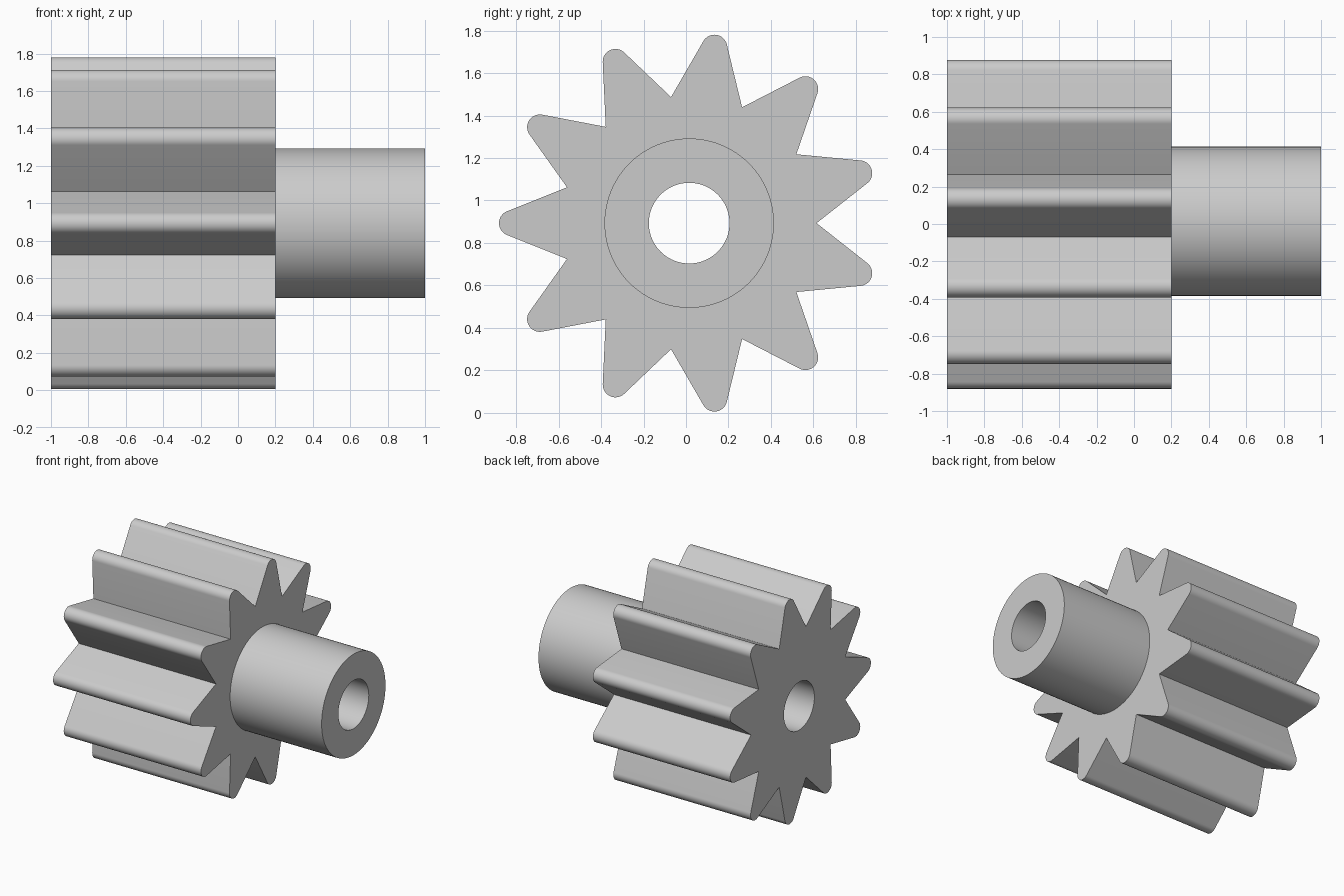
import bpy
import bmesh
from math import sin, cos, pi, atan2, acos, hypot

cube = bpy.data.objects.get("Cube")
if cube:
    bpy.data.objects.remove(cube, do_unlink=True)

AXIS_Y, AXIS_Z = 0.015, 0.893
TEETH = 11
ROOT_R, OUTER_R, TIP_R = 0.6, 0.896, 0.06
HUB_R, BORE_R = 0.399, 0.19
BACK, SHOULDER, END = -1.0, 0.2, 1.0

metal = bpy.data.materials.new("light grey metal")
metal.use_nodes = True
grey = (0.6, 0.6, 0.6, 1)
metal.diffuse_color = grey
metal.node_tree.nodes["Principled BSDF"].inputs["Base Color"].default_value = grey


def circle(radius, count=96):
    return [(radius * cos(2 * pi * i / count), radius * sin(2 * pi * i / count))
            for i in range(count)]


def gear_outline(arc_steps=16):
    """Straight flanks meeting in sharp valleys, tangent to round tips."""
    half = pi / TEETH
    centre = OUTER_R - TIP_R
    vx, vy = ROOT_R * cos(half) - centre, ROOT_R * sin(half)
    sweep = atan2(vy, vx) - acos(TIP_R / hypot(vx, vy))
    tooth = [(ROOT_R * cos(half), -ROOT_R * sin(half))]
    for i in range(arc_steps + 1):
        a = sweep * (2 * i / arc_steps - 1)
        tooth.append((centre + TIP_R * cos(a), TIP_R * sin(a)))
    points = []
    for k in range(TEETH):
        t = pi + 2 * half * k
        points += [(x * cos(t) - y * sin(t), x * sin(t) + y * cos(t)) for x, y in tooth]
    return points


def bored_prism(name, outline, x0, x1, start_cap=True):
    """Extrude an outline with a round bore along x."""
    bm = bmesh.new()
    edges = []
    for loop in (outline, circle(BORE_R)):
        verts = [bm.verts.new((x0, AXIS_Y + y, AXIS_Z + z)) for y, z in loop]
        edges += [bm.edges.new((v, verts[i - 1])) for i, v in enumerate(verts)]
    bmesh.ops.triangle_fill(bm, edges=edges, use_beauty=True, use_dissolve=False)
    cap = list(bm.faces)
    grown = bmesh.ops.extrude_face_region(bm, geom=cap, use_keep_orig=True)
    moved = [g for g in grown["geom"] if isinstance(g, bmesh.types.BMVert)]
    bmesh.ops.translate(bm, verts=moved, vec=(x1 - x0, 0, 0))
    bmesh.ops.recalc_face_normals(bm, faces=bm.faces)
    if not start_cap:
        hidden = [f for f in bm.faces if all(abs(v.co.x - x0) < 1e-5 for v in f.verts)]
        bmesh.ops.delete(bm, geom=hidden, context="FACES_ONLY")
    mesh = bpy.data.meshes.new(name)
    bm.to_mesh(mesh)
    bm.free()
    mesh.materials.append(metal)
    obj = bpy.data.objects.new(name, mesh)
    bpy.context.collection.objects.link(obj)
    bpy.ops.object.select_all(action="DESELECT")
    obj.select_set(True)
    bpy.context.view_layer.objects.active = obj
    bpy.ops.object.shade_smooth_by_angle(angle=pi / 6)
    return obj


# Toothed wheel, then the plain hub standing on its face
bored_prism("toothed_wheel", gear_outline(), BACK, SHOULDER)
bored_prism("hub", circle(HUB_R), SHOULDER, END, start_cap=False)
